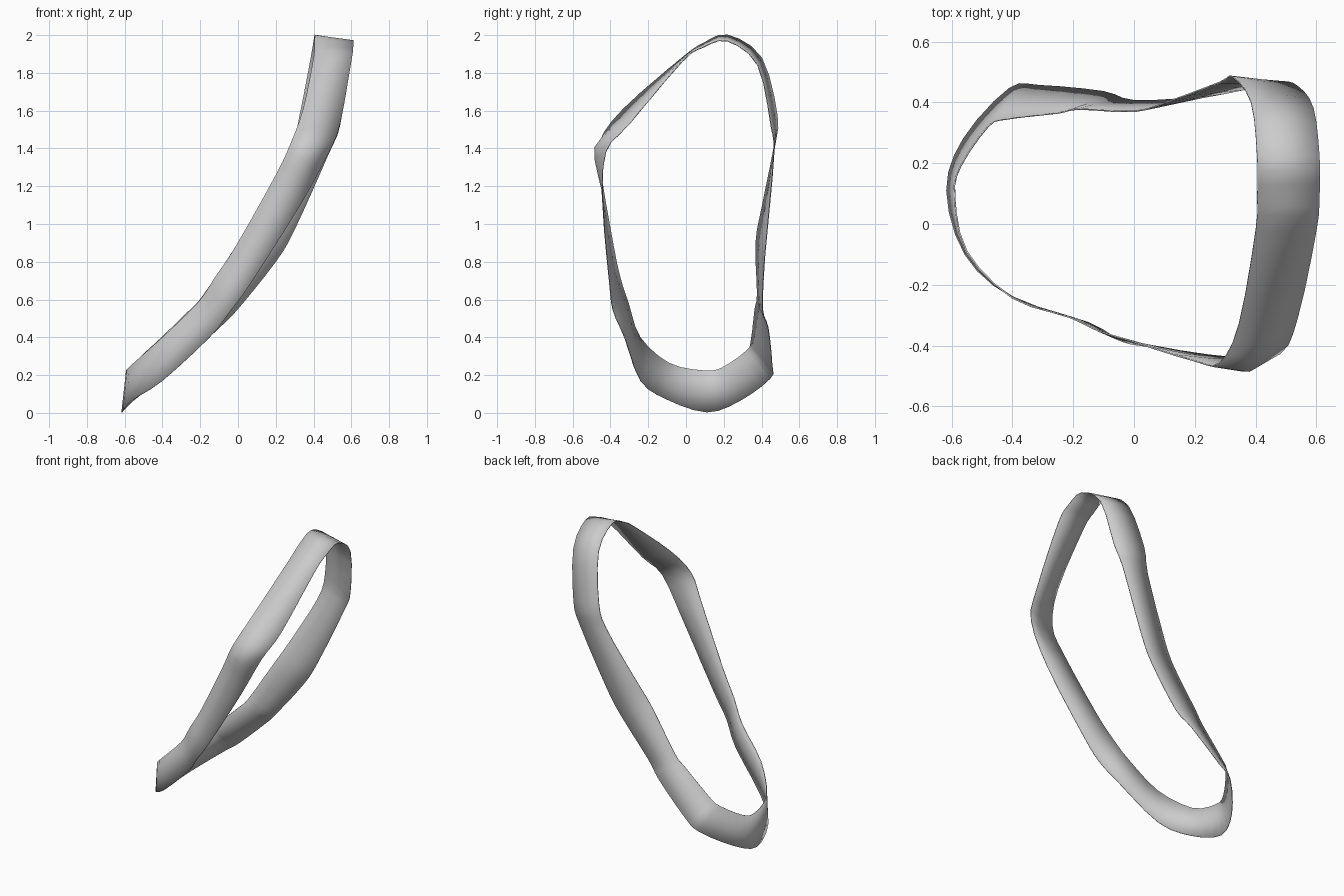
import bpy, bmesh
from mathutils import Vector

if "Cube" in bpy.data.objects:
    bpy.data.objects.remove(bpy.data.objects["Cube"])

# Upper/inner rim and lower/outer rim of the ribbon, section by section
inner = [(-.59, .09, .225), (-.55, -.09, .265), (-.40, -.243, .40), (-.215, -.305, .58),
         (-.12, -.35, .72), (-.01, -.385, .885), (.20, -.45, 1.26), (.28, -.458, 1.43),
         (.345, -.33, 1.61), (.40, -.02, 1.88), (.405, .09, 1.955), (.405, .22, 2.0),
         (.385, .40, 1.88), (.325, .483, 1.57), (.28, .465, 1.40), (.12, .405, 1.10),
         (0, .37, .90), (-.18, .378, .63), (-.25, .365, .55), (-.42, .345, .385),
         (-.48, .32, .33), (-.57, .19, .24)]
outer = [(-.615, .11, .003), (-.555, -.10, .07), (-.40, -.24, .17), (-.15, -.325, .40),
         (-.04, -.385, .54), (.07, -.405, .69), (.33, -.44, 1.10), (.48, -.425, 1.38),
         (.54, -.30, 1.53), (.60, -.02, 1.86), (.61, .09, 1.935), (.61, .22, 1.968),
         (.59, .38, 1.84), (.54, .45, 1.52), (.48, .465, 1.37), (.30, .43, .97),
         (.20, .415, .80), (0, .405, .55), (-.10, .435, .45), (-.31, .455, .255),
         (-.41, .445, .18), (-.56, .28, .06)]
CORNER, STEPS = 7, 3


def smooth_loop(pts):
    """Closed Catmull-Rom curve through the points."""
    p = [Vector(v) for v in pts]
    n, out = len(p), []
    for i in range(n):
        a, b, c, d = p[i - 1], p[i], p[(i + 1) % n], p[(i + 2) % n]
        for s in range(STEPS):
            t = s / STEPS
            out.append(.5 * (2 * b + (c - a) * t + (2 * a - 5 * b + 4 * c - d) * t * t
                             + (3 * b - a - 3 * c + d) * t ** 3))
    return out


# Ribbon loop: rims joined through a middle row that bulges at the front bend
rim_in, rim_out = smooth_loop(inner), smooth_loop(outer)
bm = bmesh.new()
rows = []
for i, (a, b) in enumerate(zip(rim_in, rim_out)):
    mid = (a + b) / 2
    mid.y -= .042 * max(0, 1 - abs(i - CORNER * STEPS) / 3)
    rows.append([bm.verts.new(v) for v in (a, mid, b)])
for i, r in enumerate(rows):
    q = rows[(i + 1) % len(rows)]
    for k in range(2):
        bm.faces.new((r[k], r[k + 1], q[k + 1], q[k]))
bmesh.ops.recalc_face_normals(bm, faces=bm.faces)
mesh = bpy.data.meshes.new("ribbon_band")
bm.to_mesh(mesh)
bm.free()
band = bpy.data.objects.new("ribbon_band", mesh)
bpy.context.collection.objects.link(band)

# Thin sheet thickness
solid = band.modifiers.new("thickness", 'SOLIDIFY')
solid.thickness = .005
solid.offset = 0

bpy.context.view_layer.objects.active = band
band.select_set(True)
bpy.ops.object.shade_smooth_by_angle(angle=.6)
